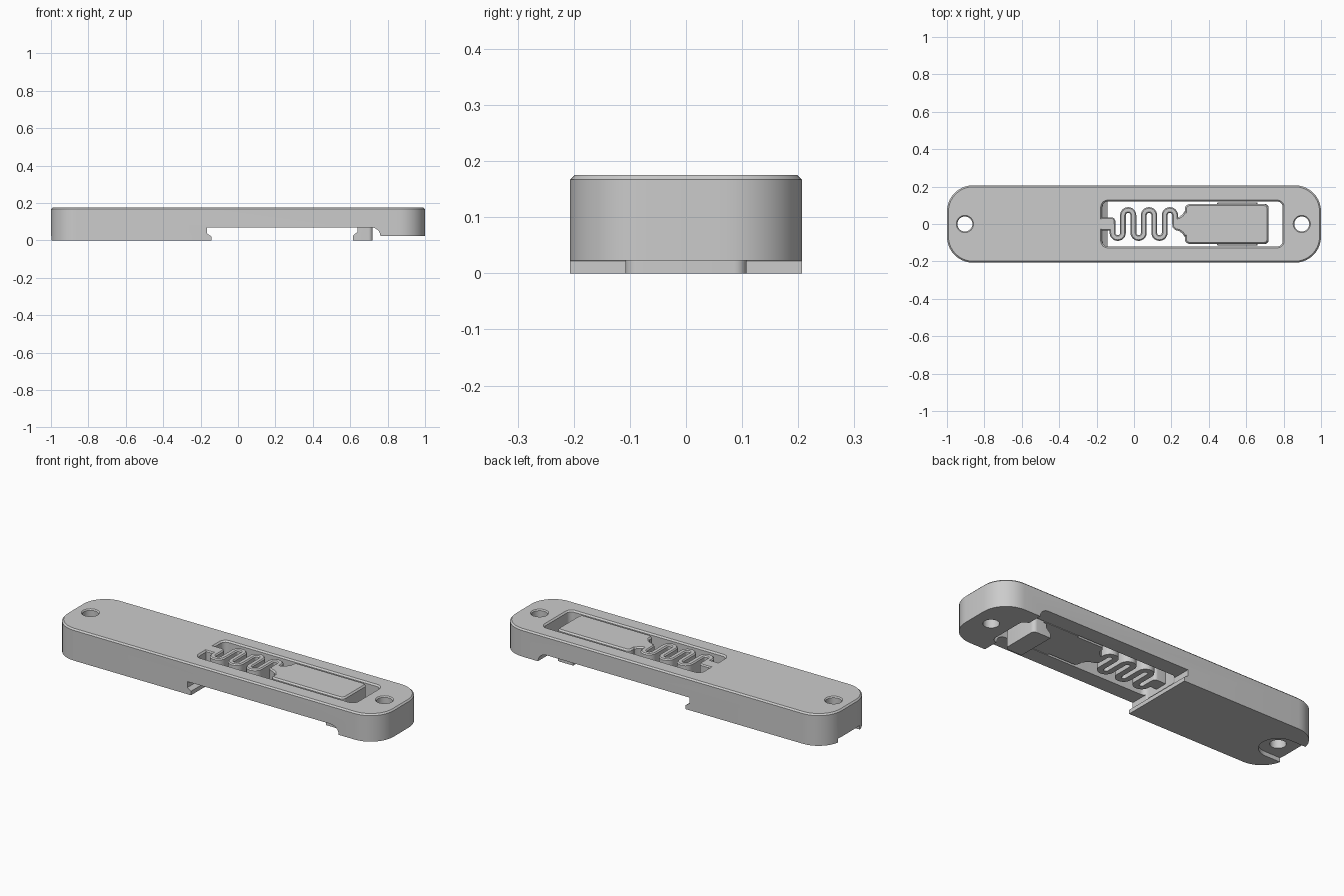
import bpy, bmesh
from math import sin, cos, pi
from mathutils import Vector

cube = bpy.data.objects.get("Cube")
if cube:
    bpy.data.objects.remove(cube)

gray = bpy.data.materials.new("light gray plastic")
gray.use_nodes = True
COLOR = (0.6, 0.6, 0.6, 1)
gray.diffuse_color = COLOR
gray.node_tree.nodes["Principled BSDF"].inputs["Base Color"].default_value = COLOR

TOP, CEILING, CHAMFER = 0.175, 0.07, 0.008


def loft(name, rings):
    """Solid skinned through rings that have equal point counts."""
    bm = bmesh.new()
    loops = [[bm.verts.new(p) for p in ring] for ring in rings]
    for a, b in zip(loops, loops[1:]):
        for i in range(len(a)):
            j = (i + 1) % len(a)
            bm.faces.new((a[i], a[j], b[j], b[i]))
    bm.faces.new(loops[0][::-1])
    bm.faces.new(loops[-1])
    bmesh.ops.recalc_face_normals(bm, faces=bm.faces)
    mesh = bpy.data.meshes.new(name)
    bm.to_mesh(mesh)
    bm.free()
    mesh.materials.append(gray)
    obj = bpy.data.objects.new(name, mesh)
    bpy.context.collection.objects.link(obj)
    return obj


def rounded(x0, x1, hy, r, grow=0.0, n=10):
    """Rounded rectangle outline, symmetric about y = 0."""
    x0, x1, hy, r = x0 - grow, x1 + grow, hy + grow, r + grow
    pts = []
    for k, (cx, cy) in enumerate([(x1 - r, hy - r), (x0 + r, hy - r),
                                  (x0 + r, r - hy), (x1 - r, r - hy)]):
        for i in range(n + 1):
            a = pi / 2 * (k + i / n)
            pts.append((cx + r * cos(a), cy + r * sin(a)))
    return pts


def at(pts, z):
    return [(x, y, z) for x, y in pts]


def block(name, x0, x1, hy, r, z0=CEILING, z1=TOP, edge=-CHAMFER):
    """Upright rounded block; edge < 0 chamfers the top, edge > 0 flares it."""
    rings = [at(rounded(x0, x1, hy, r), z0)]
    if edge:
        rings += [at(rounded(x0, x1, hy, r), z1 - abs(edge)),
                  at(rounded(x0, x1, hy, r, edge), z1)]
    else:
        rings.append(at(rounded(x0, x1, hy, r), z1))
    return loft(name, rings)


def side_profile(name, pts, hy):
    return loft(name, [[(x, y, z) for x, z in pts] for y in (-hy, hy)])


def cut(target, cutter):
    mod = target.modifiers.new("cut", 'BOOLEAN')
    mod.operation, mod.solver, mod.object = 'DIFFERENCE', 'EXACT', cutter
    bpy.context.view_layer.objects.active = target
    bpy.ops.object.modifier_apply(modifier=mod.name)
    bpy.data.objects.remove(cutter)


# Body with stepped underside
body = block("body", -1, 1, 0.207, 0.14, z0=0)
underside = [(-0.143, -0.1), (-0.143, 0.022), (-0.165, 0.037), (-0.165, CEILING), (0.71, CEILING)]
underside += [(0.71 + 0.052 * sin(a), 0.023 + 0.047 * cos(a)) for a in (0.3, 0.6, 0.9, 1.2, pi / 2)]
underside += [(1.2, 0.023), (1.2, -0.1)]
cut(body, side_profile("underside_cutter", underside, 0.5))

# Window, its opening through the end block, screw holes and end notch
cut(body, block("window_cutter", -0.17, 0.795, 0.12, 0.03, z0=0.045, z1=TOP + 0.001, edge=0.009))
cut(body, block("end_opening_cutter", 0.3, 0.795, 0.12, 0.03, z0=-0.1, z1=0.1, edge=0))
for x in (-0.904, 0.897):
    cut(body, block("hole_cutter", x - 0.04, x + 0.04, 0.04, 0.0399,
                    z0=-0.1, z1=TOP + 0.001, edge=0.007))
cut(body, block("notch_cutter", -1.3, -0.81, 0.095, 0.0949, z0=-0.1, z1=0.023, edge=0))

# Serpentine spring: arcs alternating below and above the centre line
PITCH, FIRST, BEND_Y = 0.0558, -0.115, 0.047
path = [Vector((FIRST, 0.0))]
for k in range(6):
    side = -1 if k % 2 == 0 else 1
    cx = FIRST + PITCH * (k + 0.5)
    for i in range(13):
        a = pi * i / 12
        path.append(Vector((cx - PITCH / 2 * cos(a), side * (BEND_Y + PITCH / 2 * sin(a)))))
path.append(Vector((FIRST + 6 * PITCH, 0.0)))


def ribbon(half):
    left, right = [], []
    for i, p in enumerate(path):
        t = (path[min(i + 1, len(path) - 1)] - path[max(i - 1, 0)]).normalized()
        n = Vector((-t.y, t.x)) * half
        left.append(tuple(p + n))
        right.append(tuple(p - n))
    return left + right[::-1]


spring = loft("spring", [at(ribbon(0.0155), CEILING), at(ribbon(0.0155), TOP - 0.006),
                         at(ribbon(0.0095), TOP)])

# Spring anchor on the body and flared neck on the slider
anchor = block("spring_anchor", -0.19, -0.1, 0.035, 0.02, edge=-0.006)


def neck_outline(grow):
    half = [(0.206, 0.018), (0.22, 0.032), (0.24, 0.037), (0.258, 0.05), (0.268, 0.066), (0.3, 0.066)]
    half = [(x - grow, y + grow) for x, y in half]
    return half + [(x, -y) for x, y in half[::-1]]


neck = loft("slider_neck", [at(neck_outline(0), CEILING), at(neck_outline(0), TOP - 0.006),
                            at(neck_outline(-0.006), TOP)])

# Slider plate, its side rails and the catch beneath
slider = block("slider_plate", 0.272, 0.72, 0.106, 0.025)
rails = block("slider_rails", 0.445, 0.66, 0.116, 0.004, z1=0.125, edge=-0.004)
catch_profile = [(0.615, 0), (0.615, 0.025), (0.64, 0.048), (0.64, 0.08), (0.72, 0.08), (0.72, 0)]
catch = side_profile("slider_catch", catch_profile, 0.108)
bm = bmesh.new()
bm.from_mesh(catch.data)
corners = [e for e in bm.edges
           if all(abs(v.co.x - 0.72) < 1e-4 for v in e.verts)
           and abs(e.verts[0].co.z - e.verts[1].co.z) > 0.05]
bmesh.ops.bevel(bm, geom=corners, offset=0.022, segments=6, profile=0.5, affect='EDGES')
bm.to_mesh(catch.data)
bm.free()

# Smooth curved walls while keeping the chamfers crisp
parts = [body, spring, anchor, neck, slider, rails, catch]
bpy.ops.object.select_all(action='DESELECT')
for part in parts:
    part.select_set(True)
bpy.context.view_layer.objects.active = body
bpy.ops.object.shade_smooth_by_angle(angle=pi / 6)
